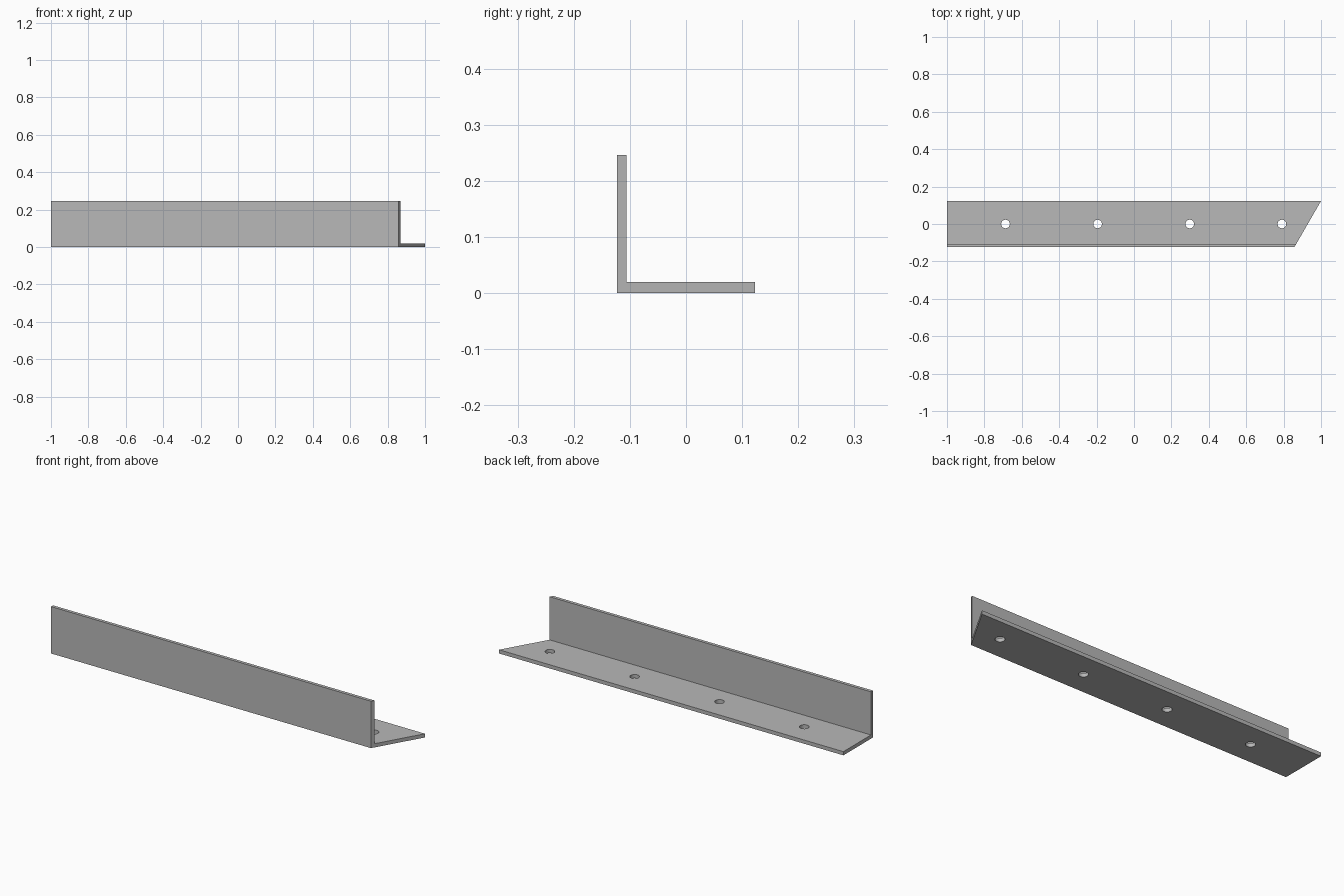
import bpy, bmesh, math

if "Cube" in bpy.data.objects:
    bpy.data.objects.remove(bpy.data.objects["Cube"], do_unlink=True)

HALF = 0.123           # half the width of each leg
HEIGHT = 0.246
WALL = 0.017           # upright leg thickness
FLOOR = 0.0195         # flat leg thickness
HOLE_RADIUS = 0.023
HOLE_START, HOLE_STEP, HOLE_COUNT = -0.687, 0.4925, 4

steel = bpy.data.materials.new("grey steel")
steel.use_nodes = True
grey = (0.48, 0.48, 0.48, 1)
steel.diffuse_color = grey
steel.node_tree.nodes["Principled BSDF"].inputs["Base Color"].default_value = grey


def mitre_x(y):
    """Position of the slanted end, cut at 30 degrees."""
    return 1 - (HALF - y) * math.tan(math.radians(30))


# L-shaped section, swept along x from the square end to the mitred end
profile = [(-HALF, 0), (HALF, 0), (HALF, FLOOR),
           (-HALF + WALL, FLOOR), (-HALF + WALL, HEIGHT), (-HALF, HEIGHT)]
bm = bmesh.new()
start = [bm.verts.new((-1, y, z)) for y, z in profile]
end = [bm.verts.new((mitre_x(y), y, z)) for y, z in profile]
bm.faces.new(start)
bm.faces.new(end)
for i in range(len(profile)):
    j = (i + 1) % len(profile)
    bm.faces.new((start[i], start[j], end[j], end[i]))
bmesh.ops.recalc_face_normals(bm, faces=bm.faces)
mesh = bpy.data.meshes.new("angle_bar")
bm.to_mesh(mesh)
bm.free()
mesh.materials.append(steel)
bar = bpy.data.objects.new("angle_bar", mesh)
bpy.context.collection.objects.link(bar)

# Row of bolt holes through the flat leg
for k in range(HOLE_COUNT):
    bpy.ops.mesh.primitive_cylinder_add(
        vertices=32, radius=HOLE_RADIUS, depth=0.1,
        location=(HOLE_START + k * HOLE_STEP, 0, FLOOR / 2))
    cutter = bpy.context.object
    cutter.name = f"hole_cutter_{k + 1}"
    cutter.data.materials.append(steel)
    cut = bar.modifiers.new(f"bolt_hole_{k + 1}", 'BOOLEAN')
    cut.operation = 'DIFFERENCE'
    cut.solver = 'EXACT'
    cut.object = cutter
    bpy.ops.object.select_all(action='DESELECT')
    bar.select_set(True)
    bpy.context.view_layer.objects.active = bar
    bpy.ops.object.modifier_apply(modifier=cut.name)
    bpy.data.objects.remove(cutter, do_unlink=True)

# Smooth hole walls with crisp bar edges
bpy.ops.object.shade_smooth_by_angle(angle=math.radians(30))
